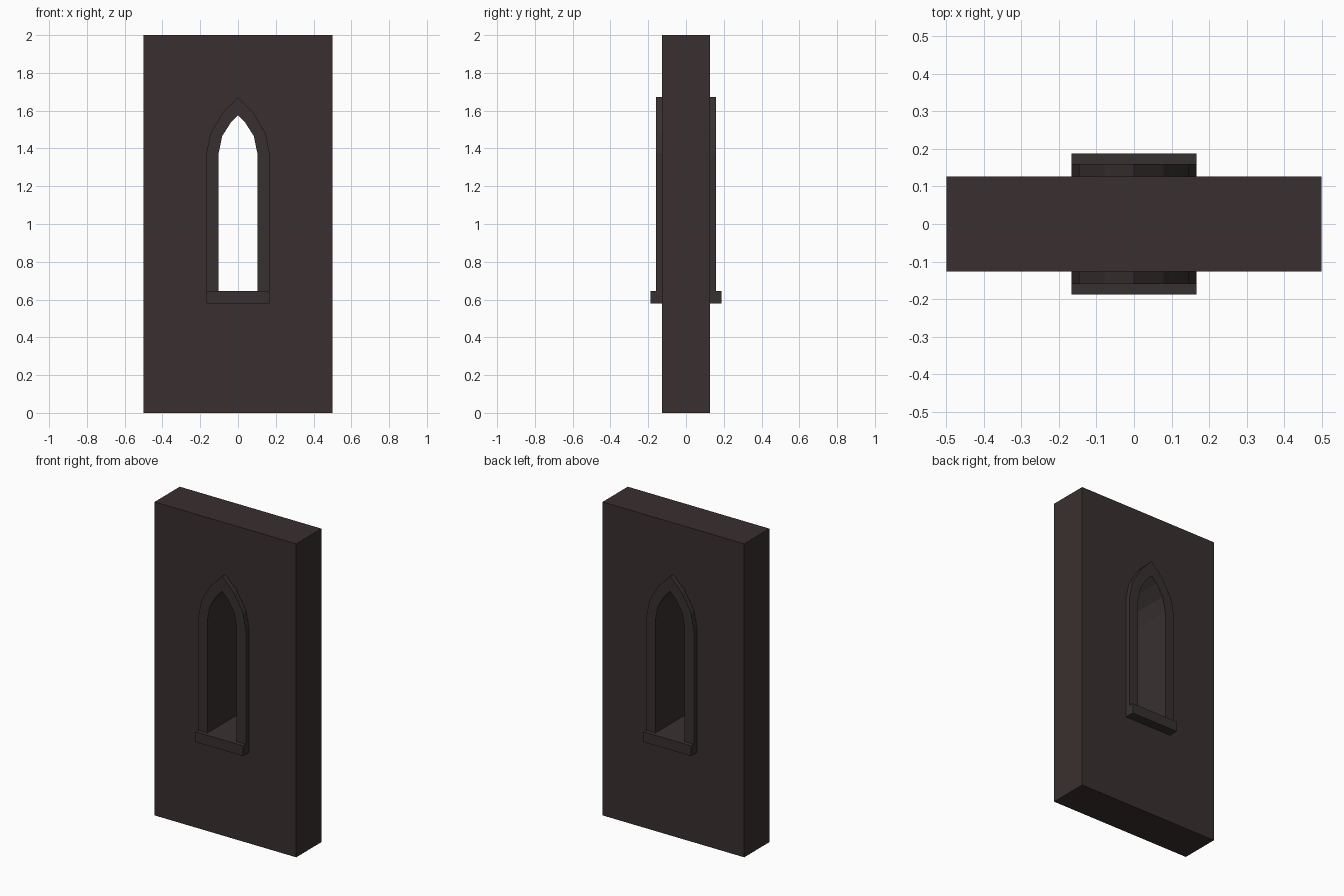
import bpy, bmesh, math
from mathutils import Matrix

if "Cube" in bpy.data.objects:
    bpy.data.objects.remove(bpy.data.objects["Cube"])


def material(name, rgb):
    m = bpy.data.materials.new(name)
    m.diffuse_color = (*rgb, 1)
    m.use_nodes = True
    m.node_tree.nodes["Principled BSDF"].inputs["Base Color"].default_value = m.diffuse_color
    return m


wall_mat = material("dark brown stone", (0.042, 0.029, 0.029))
trim_mat = material("dark trim stone", (0.039, 0.030, 0.030))


def arch(side):
    """Mirror the right-hand points (bottom to apex) into a full arch outline."""
    return side + [(-x, z) for x, z in reversed(side[:-1])]


def slab(name, outlines, half_depth, mat):
    """Fill closed x-z outlines (later ones cut holes) and extrude along y."""
    curve = bpy.data.curves.new(name, 'CURVE')
    curve.dimensions = '2D'
    curve.fill_mode = 'BOTH'
    curve.extrude = half_depth
    for pts in outlines:
        s = curve.splines.new('POLY')
        s.points.add(len(pts) - 1)
        for p, (x, z) in zip(s.points, pts):
            p.co = (x, z, 0, 1)
        s.use_cyclic_u = True
    tmp = bpy.data.objects.new(name + "_profile", curve)
    bpy.context.collection.objects.link(tmp)
    bpy.context.view_layer.update()
    dg = bpy.context.evaluated_depsgraph_get()
    mesh = bpy.data.meshes.new_from_object(tmp.evaluated_get(dg))
    bpy.data.objects.remove(tmp)
    bm = bmesh.new()
    bm.from_mesh(mesh)
    bmesh.ops.remove_doubles(bm, verts=bm.verts, dist=1e-4)
    bmesh.ops.rotate(bm, verts=bm.verts, matrix=Matrix.Rotation(math.pi / 2, 3, 'X'))
    bmesh.ops.recalc_face_normals(bm, faces=bm.faces)
    for f in bm.faces:
        f.smooth = False
        f.material_index = 0
    bm.to_mesh(mesh)
    bm.free()
    mesh.name = name
    mesh.materials.clear()
    mesh.materials.append(mat)
    obj = bpy.data.objects.new(name, mesh)
    bpy.context.collection.objects.link(obj)
    return obj


def rect(x, z0, z1):
    return [(-x, z0), (x, z0), (x, z1), (-x, z1)]


SILL_Z, SILL_TOP = 0.58, 0.645
head = [(0.167, 1.375), (0.146, 1.48), (0.079, 1.592), (0, 1.672)]
inner = [(0.103, SILL_TOP), (0.103, 1.372), (0.084, 1.465), (0.038, 1.537), (0, 1.576)]

# Wall with the pointed window cut out
slab("wall", [rect(0.5, 0, 2), arch([(0.167, SILL_Z)] + head)], 0.127, wall_mat)

# Arched surround, lining the opening and standing proud on both sides
outer = arch([(0.167, SILL_TOP)] + head)
slab("window_surround", [outer + arch(inner)[::-1]], 0.16, trim_mat)

# Sill running through the wall
slab("window_sill", [rect(0.167, SILL_Z, SILL_TOP)], 0.188, trim_mat)
